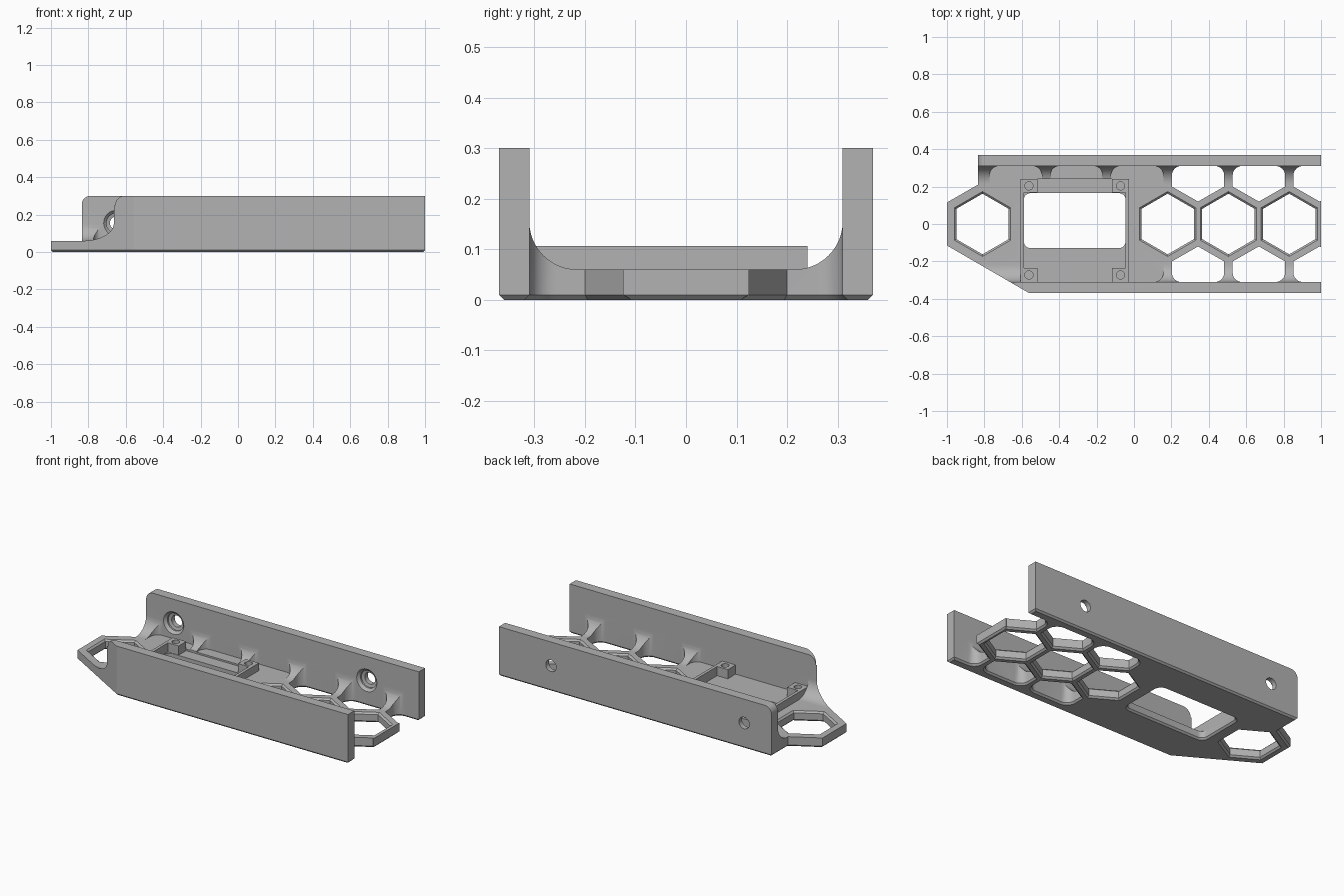
import bpy, bmesh, math
from mathutils import Matrix, Vector

cube = bpy.data.objects.get("Cube")
if cube:
    bpy.data.objects.remove(cube)

grey = bpy.data.materials.new("plain grey")
grey.use_nodes = True
COLOUR = (0.45, 0.45, 0.45, 1)
grey.diffuse_color = COLOUR
grey.node_tree.nodes["Principled BSDF"].inputs["Base Color"].default_value = COLOUR

ALONG_X = Matrix(((0, 0, 1, 0), (1, 0, 0, 0), (0, 1, 0, 0), (0, 0, 0, 1)))
ALONG_Y = Matrix.Rotation(math.pi / 2, 4, 'X')


def grow(pts, d):
    """Offset a counter-clockwise outline outwards by d."""
    out = []
    for i, p in enumerate(pts):
        a = (p - pts[i - 1]).normalized()
        b = (pts[(i + 1) % len(pts)] - p).normalized()
        na, nb = Vector((a.y, -a.x)), Vector((b.y, -b.x))
        out.append(p + (na + nb) * d / (1 + na.dot(nb)))
    return out


def prism(name, pts, sections, matrix=None):
    """Loft an outline through (height, offset) sections."""
    pts = [Vector(p) for p in pts]
    bm = bmesh.new()
    rings = [[bm.verts.new((p.x, p.y, z)) for p in grow(pts, d)] for z, d in sections]
    bm.faces.new(rings[0][::-1])
    bm.faces.new(rings[-1])
    n = len(pts)
    for lo, hi in zip(rings, rings[1:]):
        for i in range(n):
            j = (i + 1) % n
            bm.faces.new((lo[i], lo[j], hi[j], hi[i]))
    if matrix:
        bm.transform(matrix)
    bmesh.ops.recalc_face_normals(bm, faces=bm.faces)
    mesh = bpy.data.meshes.new(name)
    bm.to_mesh(mesh)
    bm.free()
    mesh.materials.append(grey)
    ob = bpy.data.objects.new(name, mesh)
    bpy.context.collection.objects.link(ob)
    return ob


def combine(target, cutter, operation='DIFFERENCE'):
    cutter.hide_render = True
    bpy.context.view_layer.objects.active = target
    mod = target.modifiers.new("cut", 'BOOLEAN')
    mod.operation, mod.solver, mod.object = operation, 'EXACT', cutter
    bpy.ops.object.modifier_apply(modifier=mod.name)
    bpy.data.objects.remove(cutter)


def arc(cx, cy, r, start, end, n=10):
    angles = [math.radians(start + (end - start) * i / n) for i in range(n + 1)]
    return [(cx + r * math.cos(a), cy + r * math.sin(a)) for a in angles]


def rect(x0, x1, y0, y1):
    return [(x0, y0), (x1, y0), (x1, y1), (x0, y1)]


def circle(x, y, r, n=32):
    return arc(x, y, r, 0, 360 - 360 / n, n - 1)


# Channel cross-section: floor, two walls, filleted inside corners
FLOOR, WALL, OUTER, TOP, R, C = 0.06, 0.31, 0.37, 0.30, 0.095, 0.01
right_half = [(OUTER - C, 0), (OUTER, C), (OUTER, TOP), (WALL, TOP)]
right_half += arc(WALL - R, FLOOR + R, R, 0, -90, 12)
section = right_half + [(-y, z) for y, z in reversed(right_half)]
channel = prism("channel_body", section, [(-1.1, 0), (1.1, 0)], ALONG_X)

# Plan outline with the angled nose and chamfered bottom edge
outline = [(-1, 0.115), (-1, -0.115), (-0.508, -0.4), (1, -0.4),
           (1, 0.4), (-0.835, 0.4), (-0.835, 0.21)]
combine(channel, prism("outline", outline, [(-C, -2 * C), (C, 0), (0.4, 0)]), 'INTERSECT')

# Rounded upper corners at the nose end of both walls
for x, y, r in ((-0.835, 0.34, 0.045), (-0.657, -0.34, 0.05)):
    corner = [(x - 0.1, TOP + 0.1), (x - 0.1, TOP - r), (x, TOP - r)]
    corner += arc(x + r, TOP - r, r, 180, 90)[1:] + [(x + r, TOP + 0.1)]
    combine(channel, prism("corner", corner, [(-y - 0.06, 0), (-y + 0.06, 0)], ALONG_Y))

# Full hexagonal openings down the middle
PITCH, HEX = 0.325, 0.162
THROUGH = [(-C, 2 * C), (C, 0), (FLOOR - C, 0), (FLOOR + C, 2 * C)]
for cx in (-0.81, 0.18, 0.18 + PITCH, 0.18 + 2 * PITCH):
    combine(channel, prism("hexagon", arc(cx, 0, HEX, 30, 330, 5), THROUGH))

# Side cells: open at the far end, shallow pockets between gussets elsewhere
for side in (1, -1):
    for i in range(-3, 3):
        if side < 0 and i == -3:
            continue
        cx, half, r = 0.3425 + i * PITCH, 0.14, 0.05
        cell = [(cx - half, 0.2), (cx, 0.12), (cx + half, 0.2)]
        cell += arc(cx + half - r, WALL - r, r, 0, 90, 8)
        cell += arc(cx - half + r, WALL - r, r, 90, 180, 8)
        if side < 0:
            cell = [(x, -y) for x, y in reversed(cell)]
        levels = [(-C, 2 * C), (C, 0), (0.2, 0)] if i >= 0 else [(FLOOR, 0), (0.2, 0)]
        combine(channel, prism("cell", cell, levels))

# Recessed device bay and its rounded window
X0, X1, Y0, Y1 = -0.607, -0.027, -WALL, 0.24
combine(channel, prism("bay", rect(X0, X1, Y0, Y1), [(0.05, 0), (0.2, 0)]))
wx, wy, wr = 0.272, 0.147, 0.035
mx, my = (X0 + X1) / 2, 0.018
window = []
for sx, sy, a in ((1, 1, 0), (-1, 1, 90), (-1, -1, 180), (1, -1, 270)):
    window += arc(mx + sx * (wx - wr), my + sy * (wy - wr), wr, a, a + 90, 6)
combine(channel, prism("window", window, [(-C, 2 * C), (C, 0), (0.2, 0)]))

# Countersunk screw holes through the back wall
for x in (-0.65, 0.65):
    levels = [(-0.4, 0), (-0.34, 0), (-0.335, 0.018), (-0.325, 0.018), (-0.30, 0.043)]
    combine(channel, prism("screw_hole", circle(x, 0.155, 0.035), levels, ALONG_Y))

# Raised rails and drilled corner bosses around the bay
RAISED = [(0.045, 0), (0.106, 0)]
parts = [channel]
for side, x0, x1, rx in (("right", X0, X0 + 0.09, X0), ("left", X1 - 0.09, X1, X1 - 0.018)):
    parts.append(prism(side + "_rail", rect(rx, rx + 0.018, -0.235, 0.168), RAISED))
    for end, y0, y1 in (("front", Y0, -0.235), ("back", 0.168, Y1)):
        boss = prism(end + "_" + side + "_boss", rect(x0, x1, y0, y1), RAISED)
        hole = circle((x0 + x1) / 2, (y0 + y1) / 2, 0.022, 24)
        combine(boss, prism("boss_hole", hole, [(0.06, 0), (0.2, 0)]))
        parts.append(boss)

# Smooth the rounded surfaces, keep edges crisp
bpy.ops.object.select_all(action='DESELECT')
for ob in parts:
    ob.select_set(True)
bpy.context.view_layer.objects.active = channel
bpy.ops.object.shade_smooth_by_angle(angle=math.radians(30))
